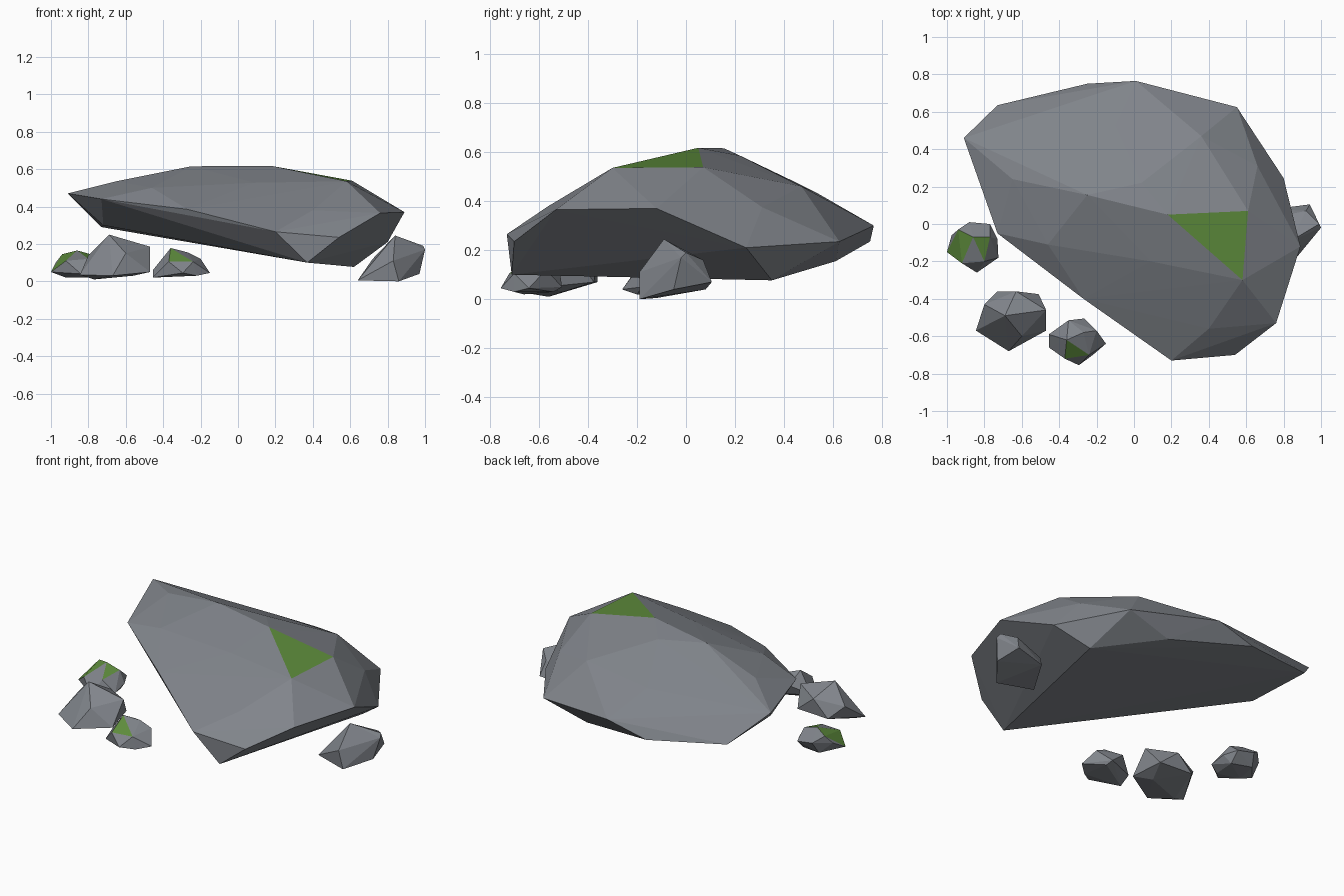
import bpy, bmesh
from mathutils import Vector


def material(name, color):
    m = bpy.data.materials.new(name)
    m.diffuse_color = color
    return m


STONE = material("stone", (0.22, 0.235, 0.26, 1))
MOSS = material("moss", (0.11, 0.26, 0.045, 1))


def rock(name, points, mossy=()):
    """Faceted stone: hull around its corner points, moss on the facets nearest given spots."""
    bm = bmesh.new()
    for p in points:
        bm.verts.new(p)
    bmesh.ops.convex_hull(bm, input=bm.verts[:])
    loose = [v for v in bm.verts if not v.link_faces]
    bmesh.ops.delete(bm, geom=loose, context='VERTS')
    bmesh.ops.recalc_face_normals(bm, faces=bm.faces[:])
    for spot in mossy:
        f = min(bm.faces, key=lambda f: (f.calc_center_median() - Vector(spot)).length)
        f.material_index = 1
    me = bpy.data.meshes.new(name)
    bm.to_mesh(me)
    bm.free()
    me.materials.append(STONE)
    me.materials.append(MOSS)
    ob = bpy.data.objects.new(name, me)
    bpy.context.collection.objects.link(ob)
    return ob


# large tilted slab: crown, rim, then underside
crown = [(-.25, .155, .615), (.18, .05, .617), (.61, .07, .538), (.58, -.30, .535),
         (.04, .22, .585), (-.10, .53, .435), (.36, .47, .46), (.66, .31, .375),
         (-.65, .24, .535), (-.46, -.11, .50), (.09, -.20, .527), (.40, -.56, .38)]
rim = [(-.91, .46, .47), (-.73, .635, .29), (-.25, .75, .235), (.01, .765, .30),
       (.55, .625, .235), (.80, .245, .21), (.89, -.12, .37), (.76, -.53, .365),
       (.54, -.70, .235), (.20, -.73, .265), (-.27, -.40, .385), (-.73, -.05, .44)]
underside = [(.37, -.71, .10), (.62, .35, .077), (.26, .61, .155), (-.72, .19, .30)]
rock("boulder", crown + rim + underside, [(.457, -.06, .563)])

# small stones scattered at the foot
rock("stone_left", [
    (-.86, -.07, .165), (-.94, -.03, .145), (-.77, -.07, .14), (-.92, -.21, .11),
    (-.80, -.20, .12), (-.88, .01, .10), (-.77, .0, .08), (-1, -.15, .05),
    (-.975, -.06, .10), (-.84, -.26, .04), (-.725, -.18, .05), (-.73, -.08, .07),
    (-.92, -.16, .02), (-.78, -.2, .02), (-.77, -.06, .02), (-.9, -.03, .03)],
    [(-.91, -.11, .14), (-.81, -.11, .142), (-.95, -.10, .12)])

rock("stone_middle", [
    (-.69, -.49, .25), (-.47, -.46, .185), (-.60, -.60, .15), (-.63, -.36, .17),
    (-.80, -.43, .14), (-.845, -.57, .035), (-.67, -.68, .03), (-.47, -.57, .05),
    (-.51, -.375, .07), (-.73, -.36, .07), (-.77, -.56, .01), (-.56, -.50, .03)])

rock("stone_front", [
    (-.36, -.62, .178), (-.27, -.58, .155), (-.37, -.72, .105), (-.24, -.70, .105),
    (-.20, -.57, .12), (-.35, -.515, .12), (-.455, -.59, .06), (-.295, -.755, .045),
    (-.15, -.64, .045), (-.265, -.505, .05), (-.455, -.66, .02), (-.22, -.70, .03),
    (-.25, -.54, .03)],
    [(-.323, -.68, .13)])

rock("stone_right", [
    (.84, -.09, .245), (.99, .0, .19), (.92, .07, .16), (.94, .105, .07),
    (1.0, -.02, .17), (.97, -.05, .04), (.86, -.19, .0), (.64, -.12, .005),
    (.83, -.19, .11), (.72, .03, .12), (.75, .08, .04)])
